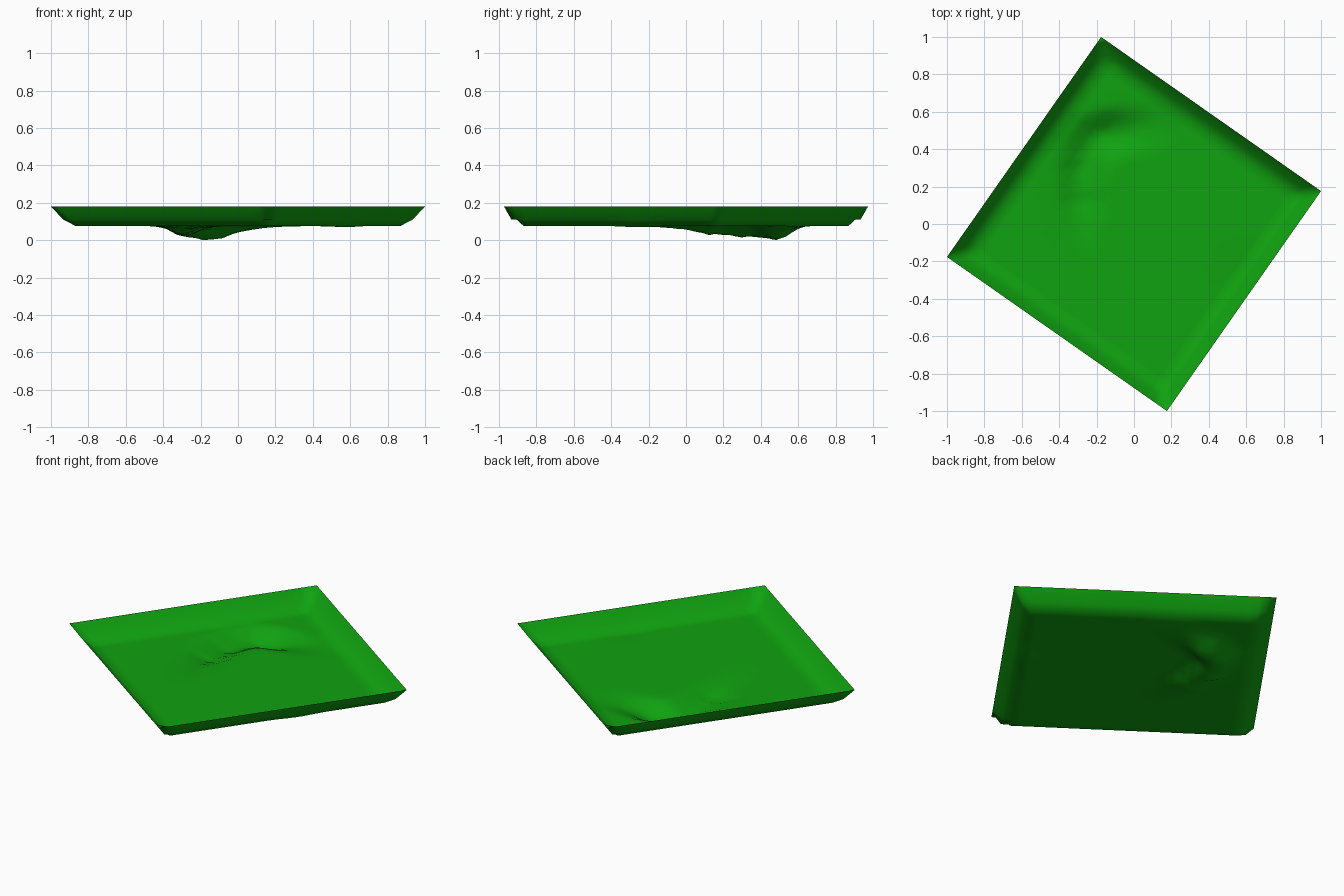
import bpy, bmesh, random
from mathutils import Vector

if "Cube" in bpy.data.objects:
    bpy.data.objects.remove(bpy.data.objects["Cube"])

random.seed(4)
N = 30                      # terrain cells per side
RIM, LEDGE, FLOOR = 0.177, 0.108, 0.073

# square plot, turned about z: left corner and its two edges
LEFT = Vector((-1.0, -0.176))
TO_TOP = Vector((0.824, 1.176))
TO_BOTTOM = Vector((1.176, -0.824))

# centre line of the curved channel: x, y, depth below the floor
CHANNEL = [(-0.24, -0.16, 0.004), (-0.27, 0.0, 0.018), (-0.28, 0.12, 0.045),
           (-0.28, 0.27, 0.056), (-0.25, 0.38, 0.060), (-0.20, 0.465, 0.072),
           (-0.09, 0.49, 0.070), (0.0, 0.50, 0.032), (0.10, 0.51, 0.016),
           (0.19, 0.51, 0.004)]


def channel_depth(p):
    """Depth of the channel at p, fading away from its nearest centre point."""
    best = (9.0, 0.0)
    for a, b in zip(CHANNEL, CHANNEL[1:]):
        pa, pb = Vector(a[:2]), Vector(b[:2])
        d = pb - pa
        t = max(0.0, min(1.0, (p - pa).dot(d) / d.length_squared))
        best = min(best, ((p - pa - d * t).length, a[2] + (b[2] - a[2]) * t))
    f = max(0.0, 1.0 - best[0] / 0.155)
    return best[1] * f * f * (3 - 2 * f) * random.uniform(0.9, 1.1)


def height(i, j, p):
    ring = min(i, j, N - i, N - j)
    if ring < 2:
        return (RIM, LEDGE)[ring]
    dip = 0.007 * max(0.0, 1 - (p - Vector((0.6, -0.27))).length / 0.15)
    return FLOOR - channel_depth(p) - dip


# terrain sheet with a raised rim
bm = bmesh.new()
grid = []
for i in range(N + 1):
    row = []
    for j in range(N + 1):
        p = LEFT + TO_TOP * (i / N) + TO_BOTTOM * (j / N)
        row.append(bm.verts.new((p.x, p.y, height(i, j, p))))
    grid.append(row)
for i in range(N):
    for j in range(N):
        a, b, c, d = grid[i][j], grid[i][j + 1], grid[i + 1][j + 1], grid[i + 1][j]
        bm.faces.new((a, b, c))
        bm.faces.new((a, c, d))

# rest the lowest point of the channel on z = 0
low = min(v.co.z for v in bm.verts)
bmesh.ops.translate(bm, verts=bm.verts, vec=(0, 0, -low))
for f in bm.faces:
    f.smooth = True

mesh = bpy.data.meshes.new("terrain")
bm.to_mesh(mesh)
bm.free()
green = bpy.data.materials.new("grass green")
green.diffuse_color = (0.005, 0.36, 0.005, 1)
green.use_nodes = True
green.node_tree.nodes["Principled BSDF"].inputs["Base Color"].default_value = green.diffuse_color
mesh.materials.append(green)
terrain = bpy.data.objects.new("terrain", mesh)
bpy.context.collection.objects.link(terrain)
